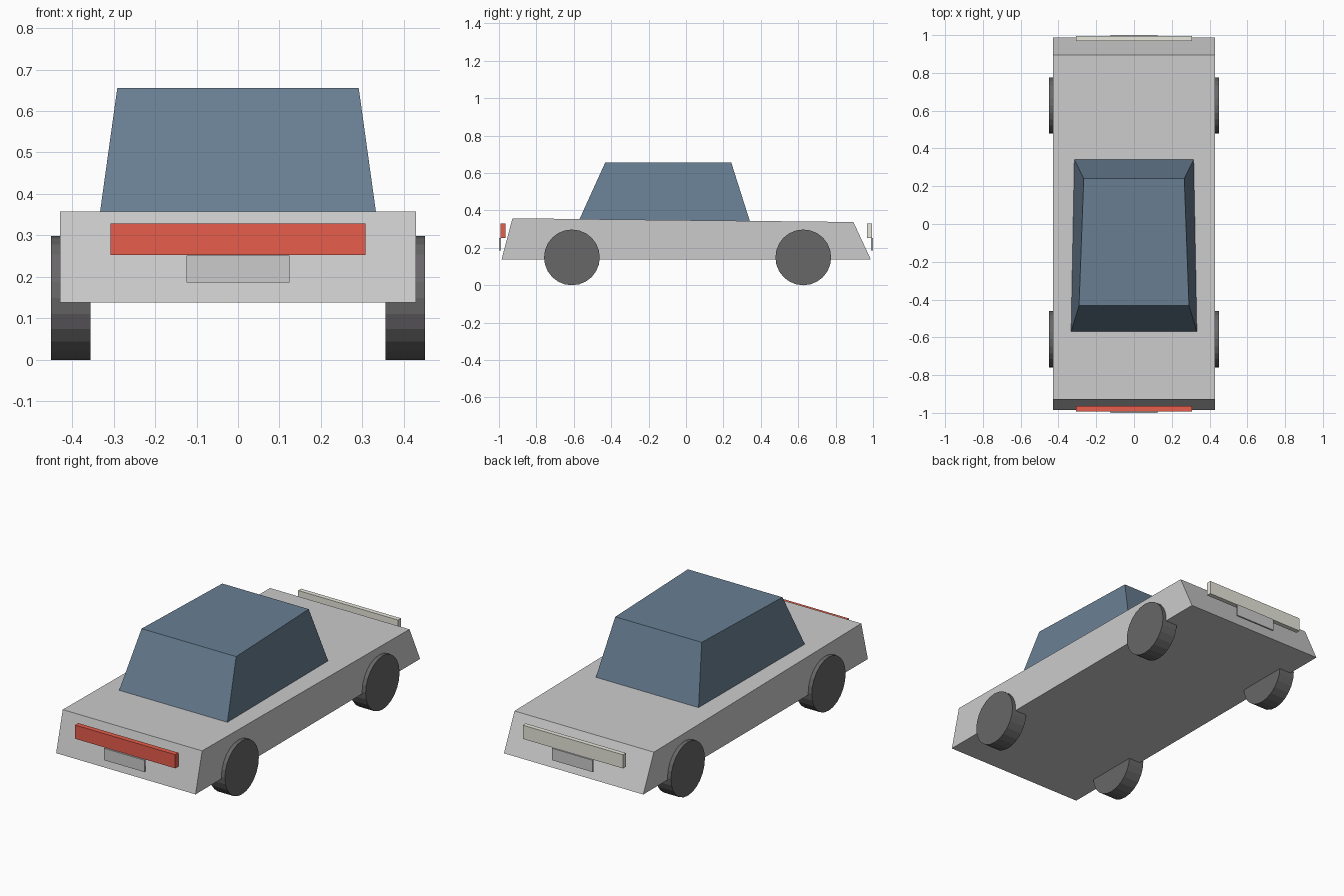
import bpy, bmesh
from math import pi

if "Cube" in bpy.data.objects:
    bpy.data.objects.remove(bpy.data.objects["Cube"])


def material(name, rgb):
    m = bpy.data.materials.new(name)
    m.diffuse_color = (*rgb, 1)
    m.use_nodes = True
    m.node_tree.nodes["Principled BSDF"].inputs["Base Color"].default_value = m.diffuse_color
    return m


def finish(name, bm, mat=None):
    bmesh.ops.recalc_face_normals(bm, faces=bm.faces)
    mesh = bpy.data.meshes.new(name)
    bm.to_mesh(mesh)
    bm.free()
    ob = bpy.data.objects.new(name, mesh)
    bpy.context.collection.objects.link(ob)
    if mat:
        mesh.materials.append(mat)
    return ob


def profile_solid(name, profile, mat=None):
    """Bridge a side profile of (half width, y, z) points across x."""
    bm = bmesh.new()
    sides = [[bm.verts.new((s * w, y, z)) for w, y, z in profile] for s in (-1, 1)]
    for side in sides:
        bm.faces.new(side)
    n = len(profile)
    for i in range(n):
        j = (i + 1) % n
        bm.faces.new((sides[0][i], sides[0][j], sides[1][j], sides[1][i]))
    return finish(name, bm, mat)


def bar(name, half_width, y0, y1, z0, z1, mat=None):
    w = half_width
    return profile_solid(name, [(w, y0, z0), (w, y1, z0), (w, y1, z1), (w, y0, z1)], mat)


glass = material("dark_glass", (0.14, 0.21, 0.29))
rubber = material("rubber", (0.14, 0.135, 0.14))
red = material("red_lens", (0.8, 0.11, 0.07))
white = material("white_lens", (0.8, 0.8, 0.72))

# wedge-shaped body
profile_solid("body", [(0.429, -0.986, 0.138), (0.429, 0.988, 0.138),
                       (0.429, 0.895, 0.338), (0.429, -0.928, 0.358)])

# tapered glass cabin resting on the sloping deck
profile_solid("cabin", [(0.333, -0.569, 0.354), (0.316, 0.341, 0.344),
                        (0.266, 0.242, 0.656), (0.291, -0.432, 0.656)], glass)

# light bars and plates at both ends
bar("red_light_bar", 0.308, -0.992, -0.964, 0.253, 0.329, red)
bar("front_plate", 0.124, -1.0, -0.990, 0.186, 0.252)
bar("white_light_bar", 0.308, 0.968, 0.994, 0.253, 0.329, white)
bar("rear_plate", 0.124, 0.990, 1.0, 0.186, 0.252)

# four wheels
for end, y in (("front", -0.61), ("rear", 0.627)):
    for side, s in (("left", -1), ("right", 1)):
        bm = bmesh.new()
        bmesh.ops.create_cone(bm, cap_ends=True, segments=24,
                              radius1=0.149, radius2=0.149, depth=0.095)
        wheel = finish(f"{end}_{side}_wheel", bm, rubber)
        wheel.rotation_euler = (0, pi / 2, 0)
        wheel.location = (s * 0.4035, y, 0.149)
